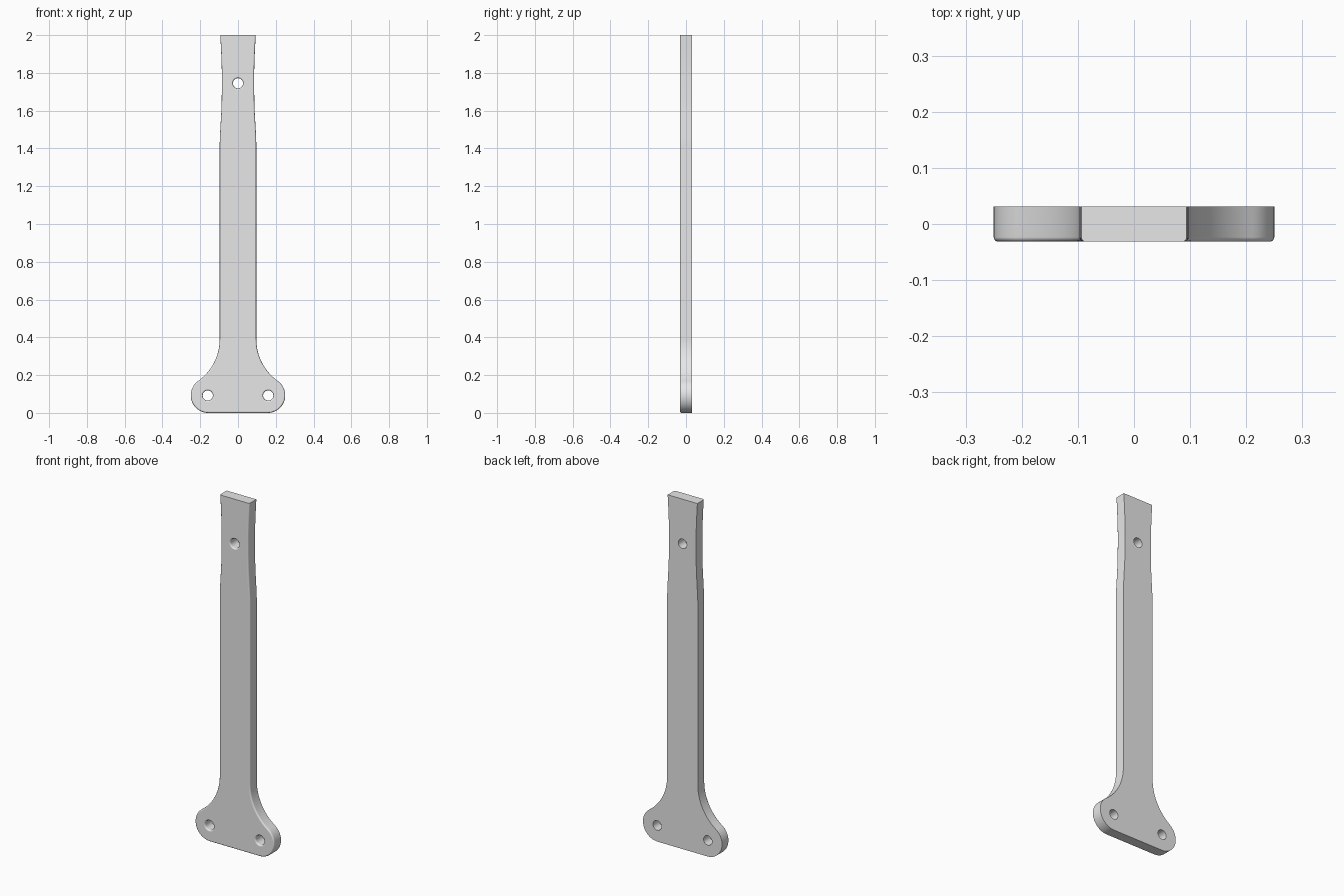
import bpy
import bmesh
from math import sin, cos, pi, atan2, hypot, radians

default = bpy.data.objects.get("Cube")
if default:
    bpy.data.objects.remove(default, do_unlink=True)

HALF = 0.0315        # half thickness
ROUND = 0.008        # front edge rounding
SHAFT = 0.097        # half width of the shaft
FOOT = (0.157, 0.093)
FOOT_R = 0.093
FLARE_Z = 0.39       # where the shaft starts to widen

grey = bpy.data.materials.new("plain grey")
grey.use_nodes = True
grey.diffuse_color = (0.8, 0.8, 0.8, 1)
grey.node_tree.nodes["Principled BSDF"].inputs["Base Color"].default_value = (0.8, 0.8, 0.8, 1)


def arc(cx, cz, r, a0, a1, n):
    return [(cx + r * cos(a0 + (a1 - a0) * i / n), cz + r * sin(a0 + (a1 - a0) * i / n))
            for i in range(n + 1)]


def add_object(name, bm):
    bmesh.ops.recalc_face_normals(bm, faces=bm.faces)
    mesh = bpy.data.meshes.new(name)
    bm.to_mesh(mesh)
    bm.free()
    mesh.materials.append(grey)
    obj = bpy.data.objects.new(name, mesh)
    bpy.context.collection.objects.link(obj)
    return obj


# Right half of the outline: round foot, tangent concave flare, waisted neck
dx, dz = FOOT[0] - SHAFT, FLARE_Z - FOOT[1]
flare_r = (dx * dx + dz * dz - FOOT_R ** 2) / (2 * (dx + FOOT_R))
flare_x = SHAFT + flare_r
tangent = atan2(dz, flare_x - FOOT[0])
half = arc(*FOOT, FOOT_R, -pi / 2, tangent, 24)
half += arc(flare_x, FLARE_Z, flare_r, pi + tangent, pi, 16)[1:]
half += [(0.097, 1.42), (0.096, 1.46), (0.088, 1.60), (0.0865, 1.65), (0.0855, 1.72),
         (0.0855, 1.80), (0.087, 1.86), (0.090, 1.93), (0.094, 2.0), (0.097, 2.05)]
outline = half + [(-x, z) for x, z in reversed(half)]

# Plate: extrude the outline, round the front rim, trim the top square
bm = bmesh.new()
front = bm.faces.new([bm.verts.new((x, -HALF, z)) for x, z in outline])
back = bmesh.ops.extrude_face_region(bm, geom=[front], use_keep_orig=True)["geom"]
bmesh.ops.translate(bm, vec=(0, 2 * HALF, 0),
                    verts=[v for v in back if isinstance(v, bmesh.types.BMVert)])
bmesh.ops.recalc_face_normals(bm, faces=bm.faces)
rim = [e for e in bm.edges if all(v.co.y < 0 for v in e.verts)]
bmesh.ops.bevel(bm, geom=rim, offset=ROUND, offset_type='OFFSET', segments=4,
                profile=0.5, affect='EDGES')
bmesh.ops.bisect_plane(bm, geom=bm.verts[:] + bm.edges[:] + bm.faces[:],
                       plane_co=(0, 0, 2), plane_no=(0, 0, 1), clear_outer=True)
bmesh.ops.holes_fill(bm, edges=[e for e in bm.edges if e.is_boundary], sides=0)
plate = add_object("foot_plate", bm)


# Screw holes: straight bore with a rounded mouth at the front
def hole_cutter(x, z, bore=0.027, sides=32):
    profile = [(bore, HALF + 0.02)]
    profile += [(bore + ROUND * (1 - cos(a)), -HALF + ROUND * (1 - sin(a)))
                for a in (i * pi / 8 for i in range(5))]
    profile += [(bore + ROUND, -HALF - 0.02)]
    bm = bmesh.new()
    rings = [[bm.verts.new((x + r * cos(2 * pi * i / sides), y, z + r * sin(2 * pi * i / sides)))
              for i in range(sides)] for r, y in profile]
    for a, b in zip(rings, rings[1:]):
        for i in range(sides):
            j = (i + 1) % sides
            bm.faces.new((a[i], a[j], b[j], b[i]))
    bm.faces.new(rings[0])
    bm.faces.new(rings[-1])
    cutter = add_object("hole_cutter", bm)
    cutter.hide_render = True
    return cutter


bpy.ops.object.select_all(action='DESELECT')
plate.select_set(True)
bpy.context.view_layer.objects.active = plate
for x, z in ((-0.16, 0.092), (0.16, 0.092), (0, 1.745)):
    cutter = hole_cutter(x, z)
    mod = plate.modifiers.new("screw_hole", 'BOOLEAN')
    mod.operation = 'DIFFERENCE'
    mod.solver = 'EXACT'
    mod.object = cutter
    bpy.ops.object.modifier_apply(modifier=mod.name)
    bpy.data.objects.remove(cutter, do_unlink=True)

# Smooth curves, flat broad faces
bpy.ops.object.shade_smooth_by_angle(angle=radians(30))
normals = plate.modifiers.new("flat_faces", 'WEIGHTED_NORMAL')
normals.keep_sharp = True
